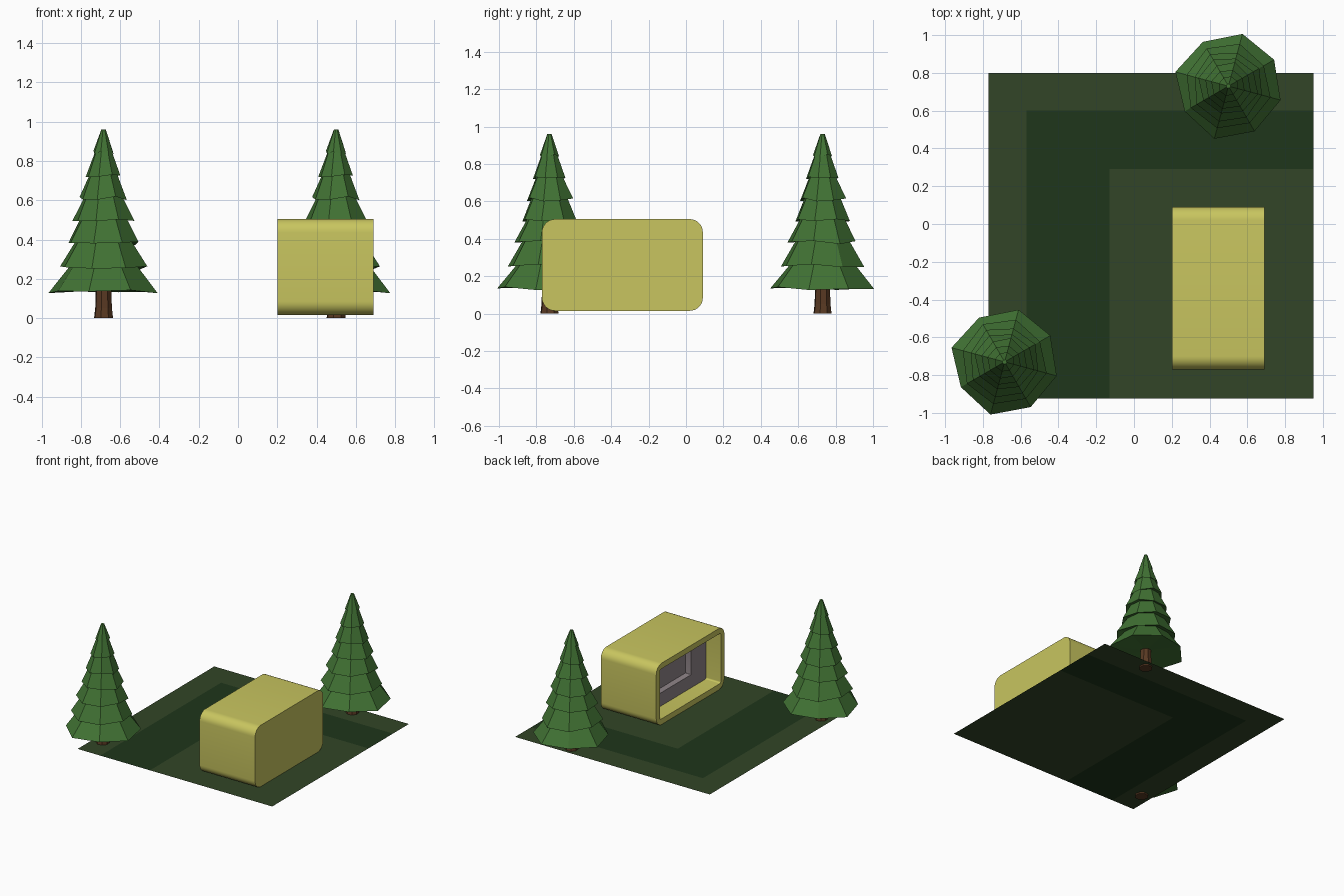
import bpy, bmesh, math, random

if "Cube" in bpy.data.objects:
    bpy.data.objects.remove(bpy.data.objects["Cube"])

random.seed(4)


def material(name, rgb):
    m = bpy.data.materials.new(name)
    m.diffuse_color = (*rgb, 1)
    m.use_nodes = True
    m.node_tree.nodes["Principled BSDF"].inputs["Base Color"].default_value = m.diffuse_color
    return m


YELLOW = material("yellow", (0.58, 0.56, 0.115))
MAUVE = material("mauve", (0.28, 0.235, 0.25))
LEAF = material("leaf_green", (0.053, 0.17, 0.034))
BARK = material("bark", (0.10, 0.042, 0.017))
GRASS = material("grass", (0.032, 0.06, 0.02))
PATH = material("path_green", (0.013, 0.037, 0.011))


def make_object(name, bm, mats):
    bmesh.ops.recalc_face_normals(bm, faces=bm.faces)
    me = bpy.data.meshes.new(name)
    bm.to_mesh(me)
    bm.free()
    for m in mats:
        me.materials.append(m)
    ob = bpy.data.objects.new(name, me)
    bpy.context.collection.objects.link(ob)
    return ob


def loft(bm, rings, mats):
    """Skin a list of point rings, closing both ends."""
    vs = [[bm.verts.new(p) for p in r] for r in rings]
    n = len(vs[0])
    for a, b, m in zip(vs, vs[1:], mats):
        for i in range(n):
            j = (i + 1) % n
            bm.faces.new((a[i], a[j], b[j], b[i])).material_index = m
    bm.faces.new(vs[0]).material_index = mats[0]
    bm.faces.new(vs[-1]).material_index = mats[-1]


# Ground sheet with an L-shaped darker path
bm = bmesh.new()
xs, ys = (-0.77, -0.57, -0.13, 0.95), (-0.925, 0.29, 0.60, 0.80)
grid = [[bm.verts.new((x, y, 0.012)) for y in ys] for x in xs]
for i in range(3):
    for j in range(3):
        f = bm.faces.new((grid[i][j], grid[i + 1][j], grid[i + 1][j + 1], grid[i][j + 1]))
        f.material_index = int(i >= 1 and j <= 1 and (i, j) != (2, 0))
ground = make_object("ground", bm, [GRASS, PATH])
if ground.data.polygons[0].normal.z < 0:
    ground.data.flip_normals()


# Rounded cabin, open on the -x side, with a recessed inner panel
def rounded_ring(x, y0, y1, z0, z1, r, seg=8):
    pts = []
    corners = ((y1 - r, z1 - r), (y0 + r, z1 - r), (y0 + r, z0 + r), (y1 - r, z0 + r))
    for k, (cy, cz) in enumerate(corners):
        for s in range(seg + 1):
            a = math.radians(90 * (k + s / seg))
            pts.append((x, cy + r * math.cos(a), cz + r * math.sin(a)))
    return pts


outer = (-0.77, 0.09, 0.015, 0.505, 0.07)
opening = (-0.725, 0.045, 0.06, 0.46, 0.012)
window = (-0.535, -0.145, 0.165, 0.355, 0.005)
bm = bmesh.new()
loft(bm, [rounded_ring(0.69, *outer), rounded_ring(0.20, *outer),
          rounded_ring(0.20, *opening), rounded_ring(0.33, *opening),
          rounded_ring(0.33, *window), rounded_ring(0.38, *window)],
     [0, 0, 0, 1, 1])
cabin = make_object("cabin", bm, [YELLOW, MAUVE])
bpy.context.view_layer.objects.active = cabin
cabin.select_set(True)
bpy.ops.object.shade_smooth_by_angle(angle=math.radians(30))


# Low-poly fir: eight-sided stacked tiers with uneven hems
def octagon(r, z, jitter_r=0.0, jitter_z=0.0):
    pts = []
    for k in range(8):
        a = math.radians(30 + 45 * k)
        rr = r * (1 + random.uniform(-jitter_r, jitter_r))
        pts.append((rr * math.cos(a), rr * math.sin(a),
                    z + random.uniform(-jitter_z, jitter_z)))
    return pts


hems = [(0.052, 0.845), (0.09, 0.725), (0.125, 0.61), (0.157, 0.495),
        (0.188, 0.38), (0.222, 0.258), (0.278, 0.135)]
rings = [octagon(0.012, 0.96)]
for i, (r, z) in enumerate(hems):
    last = i == len(hems) - 1
    rings.append(octagon(r, z, 0.05, 0.01))
    rings.append(octagon(0.035, 0.15) if last else octagon(r * 0.78, z + 0.012))
bm = bmesh.new()
loft(bm, rings, [0] * (len(rings) - 1))
foliage = make_object("fir_foliage_1", bm, [LEAF])

# Flared trunk
bm = bmesh.new()
loft(bm, [octagon(0.05, 0), octagon(0.044, 0.05), octagon(0.04, 0.17)], [0, 0])
trunk = make_object("fir_trunk_1", bm, [BARK])

# Second tree shares the same meshes
for ob, part in ((foliage, "foliage"), (trunk, "trunk")):
    ob.location = (-0.685, -0.73, 0)
    twin = bpy.data.objects.new("fir_%s_2" % part, ob.data)
    twin.location = (0.50, 0.73, 0)
    bpy.context.collection.objects.link(twin)
